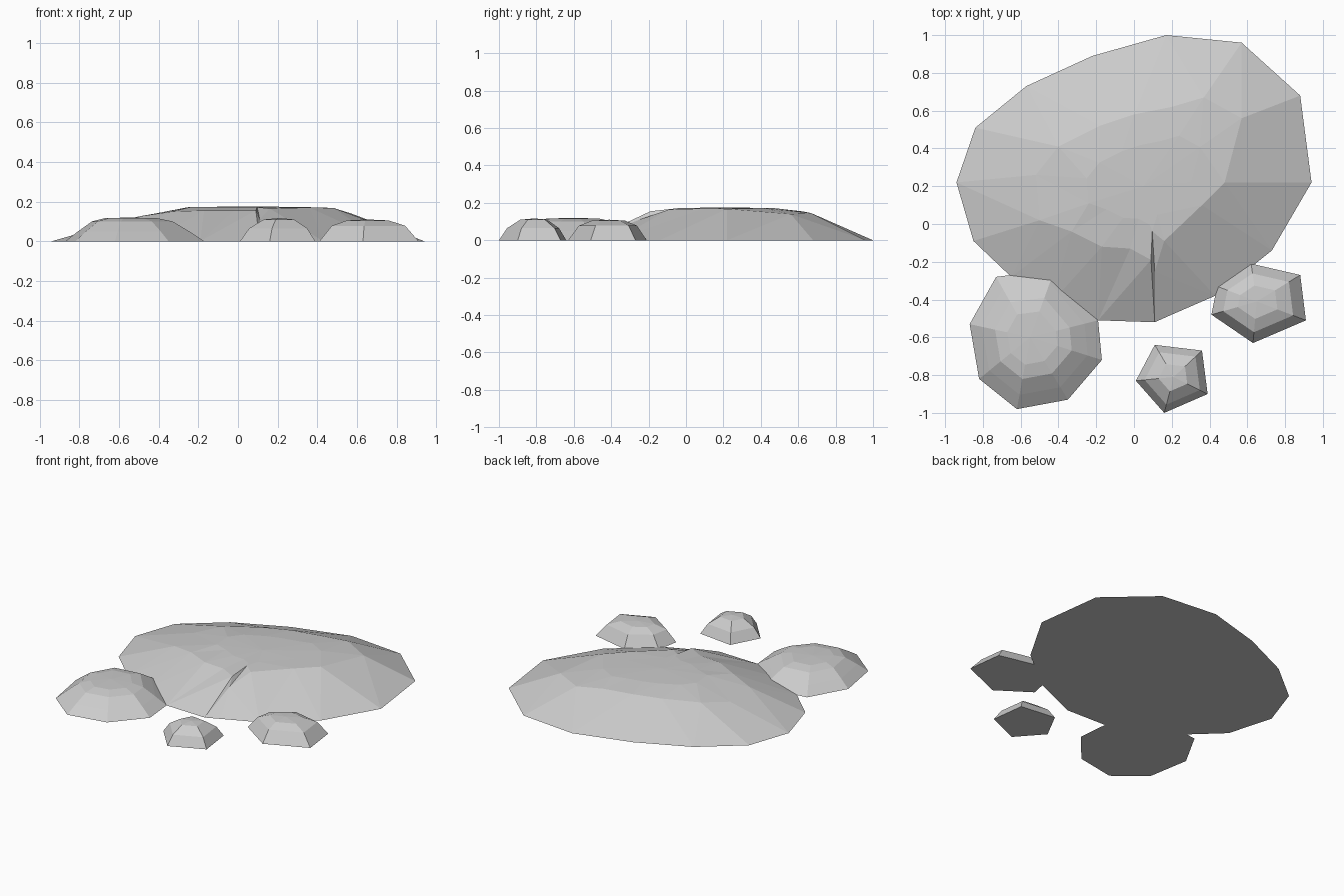
import bpy
import bmesh
from mathutils import Vector

default_cube = bpy.data.objects.get("Cube")
if default_cube:
    bpy.data.objects.remove(default_cube, do_unlink=True)

# One plain grey stone material shared by every rock
stone = bpy.data.materials.new("grey_stone")
stone.use_nodes = True
stone_colour = (0.6, 0.6, 0.6, 1)
stone.diffuse_color = stone_colour
stone.node_tree.nodes["Principled BSDF"].inputs["Base Color"].default_value = stone_colour


def ground_ring(outline):
    """Place a flat outline on the ground."""
    return [Vector((x, y, 0)) for x, y in outline]


def shrink_ring(ring, centre, scale, height):
    """Pull a ring towards a centre point and lift it to a height."""
    middle = Vector((*centre, 0))
    result = []
    for point in ring:
        moved = middle.lerp(point, scale)
        moved.z = height
        result.append(moved)
    return result


def build_rock(name, rings, peak):
    """Bridge the rings from the ground upwards and close the top at the peak."""
    bm = bmesh.new()
    levels = [[bm.verts.new(point) for point in ring] for ring in rings]
    top = bm.verts.new(peak)
    count = len(levels[0])
    bm.faces.new(reversed(levels[0]))
    for index in range(count):
        following = (index + 1) % count
        for low, high in zip(levels, levels[1:]):
            bm.faces.new((low[index], low[following], high[following], high[index]))
        bm.faces.new((levels[-1][index], levels[-1][following], top))
    bmesh.ops.triangulate(bm, faces=[f for f in bm.faces if len(f.verts) == 4])
    bmesh.ops.recalc_face_normals(bm, faces=bm.faces)
    mesh = bpy.data.meshes.new(name)
    bm.to_mesh(mesh)
    bm.free()
    mesh.materials.append(stone)
    rock = bpy.data.objects.new(name, mesh)
    bpy.context.scene.collection.objects.link(rock)
    return rock


# Large flat slab: ground outline, shoulder with a small notch, shallow crown
slab_outline = [
    (.94, .22), (.88, .68), (.57, .96), (.17, 1), (-.22, .89), (-.57, .73),
    (-.84, .51), (-.94, .22), (-.85, -.09), (-.65, -.28), (-.44, -.42),
    (-.19, -.51), (.11, -.52), (.2, -.48), (.43, -.38), (.73, -.14),
]
slab_shoulder = [
    (.48, .22, .168), (.57, .56, .14), (.37, .67, .145), (.2, .62, .155),
    (0, .58, .155), (-.18, .52, .15), (-.4, .41, .14), (-.52, .26, .12),
    (-.5, .02, .125), (-.33, -.04, .15), (-.17, -.12, .155),
    (-.02, -.13, .155), (.09, -.19, .155), (.11, -.25, .11),
    (.16, -.09, .165), (.36, .1, .17),
]
slab_base = ground_ring(slab_outline)
slab_edge = [Vector(point) for point in slab_shoulder]
slab_crown = shrink_ring(slab_edge, (.08, .22), .55, .172)
build_rock("large_slab_rock", [slab_base, slab_edge, slab_crown], (.05, .2, .176))

# Smaller rocks: name, ground outline, centre, (scale, height) of each ring, peak height
small_rocks = [
    ("left_boulder",
     [(-.17, -.72), (-.19, -.51), (-.42, -.24), (-.73, -.28),
      (-.87, -.53), (-.82, -.82), (-.62, -.98), (-.35, -.93)],
     (-.55, -.6), [(.8, .05), (.58, .1), (.38, .116)], .12),
    ("front_pebble",
     [(.01, -.83), (.16, -1), (.39, -.9), (.36, -.67), (.11, -.64)],
     (.21, -.81), [(.77, .065), (.4, .11)], .117),
    ("right_pebble",
     [(.41, -.48), (.63, -.63), (.91, -.51), (.88, -.27), (.62, -.21), (.44, -.33)],
     (.65, -.41), [(.74, .078), (.42, .105)], .11),
]
for name, outline, centre, steps, peak_height in small_rocks:
    base = ground_ring(outline)
    rings = [base] + [shrink_ring(base, centre, scale, height) for scale, height in steps]
    build_rock(name, rings, (*centre, peak_height))
